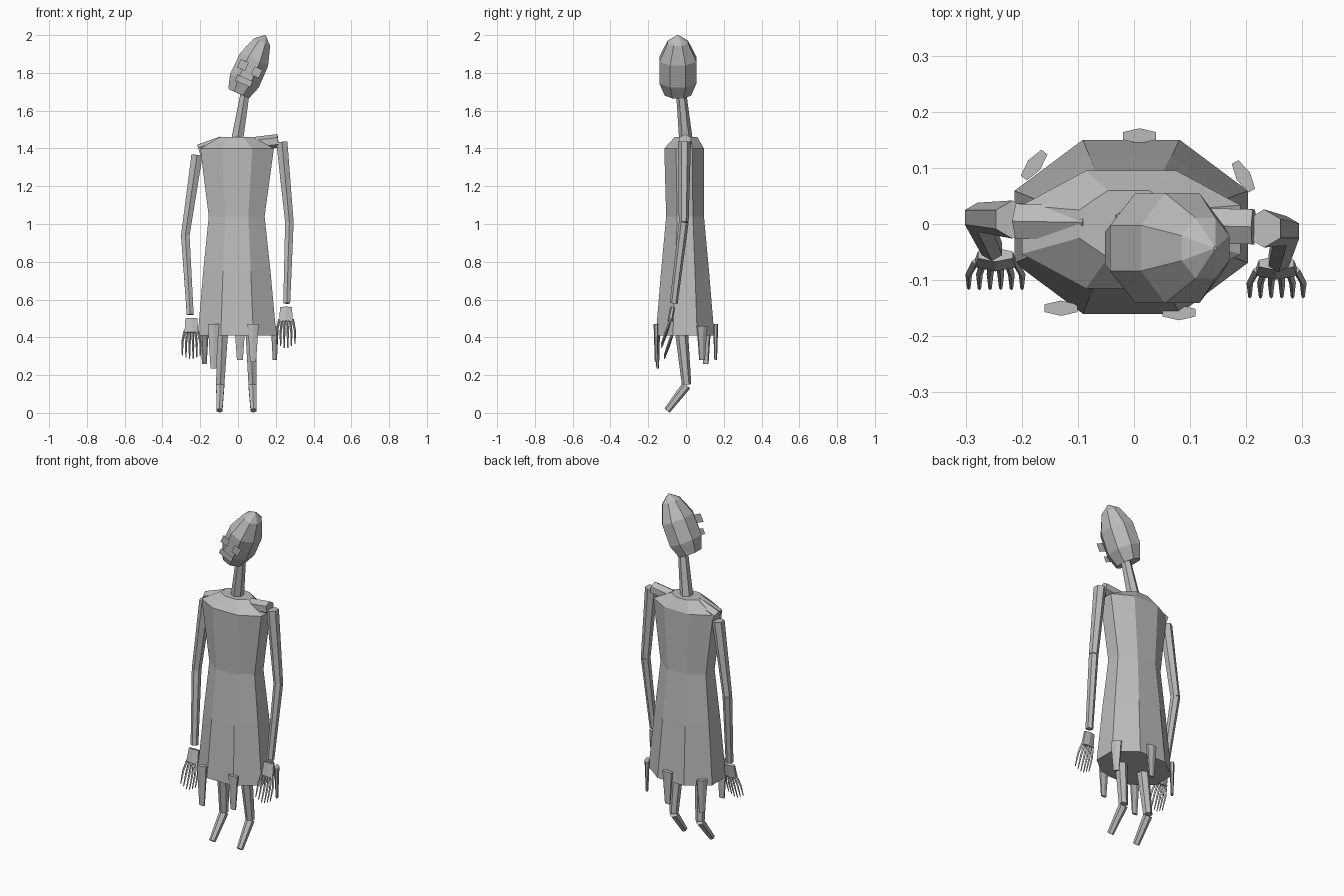
import bpy, bmesh, math
from mathutils import Vector, Matrix

if "Cube" in bpy.data.objects:
    bpy.data.objects.remove(bpy.data.objects["Cube"])

grey = bpy.data.materials.new("plain grey")
grey.diffuse_color = (0.5, 0.5, 0.5, 1)
grey.use_nodes = True
grey.node_tree.nodes["Principled BSDF"].inputs["Base Color"].default_value = grey.diffuse_color


def finish(name, bm, matrix=None):
    if matrix:
        bm.transform(matrix)
    me = bpy.data.meshes.new(name)
    bm.to_mesh(me)
    bm.free()
    me.materials.append(grey)
    ob = bpy.data.objects.new(name, me)
    bpy.context.collection.objects.link(ob)
    return ob


def add_segment(bm, p, q, r1, r2, sides=6, flat=1.0):
    """Tapered prism from p to q, flattened along its local y."""
    p, q = Vector(p), Vector(q)
    d = q - p
    z = d.normalized()
    x = Vector((1, 0, 0))
    x = (x - z * x.dot(z)).normalized() if abs(z.x) < 0.9 else Vector((0, 1, 0))
    y = z.cross(x).normalized()
    x = y.cross(z)
    m = Matrix((x, y, z)).transposed().to_4x4()
    m.translation = (p + q) / 2
    m = m @ Matrix.Diagonal((1, flat, 1, 1))
    bmesh.ops.create_cone(bm, cap_ends=True, segments=sides, radius1=r1,
                          radius2=r2, depth=d.length, matrix=m)


def segment(name, *args, matrix=None, **kw):
    bm = bmesh.new()
    add_segment(bm, *args, **kw)
    return finish(name, bm, matrix)


def loft(name, rings, matrix=None, n=8):
    """Rings of (z, centre x, half x, centre y, half y), flat sides facing the axes."""
    bm = bmesh.new()
    k = 1 / math.cos(math.pi / n)
    loops = []
    for z, cx, hx, cy, hy in rings:
        loops.append([bm.verts.new((cx + hx * k * math.cos((i + .5) * math.tau / n),
                                    cy + hy * k * math.sin((i + .5) * math.tau / n), z))
                      for i in range(n)])
    for a, b in zip(loops, loops[1:]):
        for i in range(n):
            j = (i + 1) % n
            bm.faces.new((a[i], a[j], b[j], b[i]))
    bm.faces.new(loops[0][::-1])
    bm.faces.new(loops[-1])
    return finish(name, bm, matrix)


# Gown body
loft("gown", [(0.41, -.005, .208, -.005, .155),
              (0.75, -.006, .178, -.005, .127),
              (1.04, -.007, .148, -.005, .100),
              (1.40, -.005, .195, -.010, .105),
              (1.46, -.010, .088, 0.0, .060)])

# Torn strips on the hem
for i, (x, y, top, low) in enumerate([(-.13, -.15, .47, .235), (.08, -.158, .47, .27),
                                      (.195, .085, .46, .28), (.01, .157, .47, .28),
                                      (-.178, .105, .45, .26)]):
    turn = Matrix.Translation((x, y, 0)) @ Matrix.Rotation(
        math.atan2(y / .155, x / .21) + math.pi / 2 if abs(x) > .15 else 0, 4, 'Z')
    segment(f"hem_strip_{i + 1}", (0, 0, top), (0, 0, low), .034, .018,
            flat=.4, matrix=turn)

# Neck
segment("neck", (-.005, 0, 1.44), (.042, -.028, 1.72), .036, .026)

# Tilted head
tilt = Matrix.Translation((.003, -.043, 1.69)) @ Matrix.Rotation(math.radians(24.5), 4, 'Y')
loft("head", [(0, 0, .060, 0, .070), (.075, 0, .084, 0, .098), (.2, 0, .081, 0, .098),
              (.3, 0, .047, 0, .054), (.34, 0, .003, 0, .003)], tilt)


# Flat face plates floating in front of the head
def plate(name, x, z, w, h):
    bm = bmesh.new()
    bm.faces.new([bm.verts.new((x + sx * w / 2, -.114, z + sz * h / 2))
                  for sx, sz in ((-1, -1), (1, -1), (1, 1), (-1, 1))])
    finish(name, bm, tilt)


plate("left_eye", -.042, .148, .046, .048)
plate("right_eye", .040, .143, .046, .048)
plate("mouth", -.002, .073, .088, .034)

# Arms: shoulder, elbow and wrist points, then hand position
arms = {
    "left": ((-.08, .003, 1.43), (-.205, .005, 1.385), (-.217, .008, 1.365),
             (-.279, .012, .94), (-.253, -.045, .52), (-.247, -.055, .50)),
    "right": ((.09, -.002, 1.425), (.213, -.005, 1.44), (.232, -.008, 1.435),
              (.272, -.012, 1.01), (.258, -.065, .58), (.254, -.07, .56)),
}
for side, (neck, tip, top, elbow, wrist, hand) in arms.items():
    segment(f"{side}_shoulder", neck, tip, .036, .036)
    segment(f"{side}_upper_arm", top, elbow, .034, .026)
    segment(f"{side}_forearm", elbow, wrist, .026, .021)
    # Hand: flat palm with six thin bent fingers
    bm = bmesh.new()
    h = Vector(hand)
    add_segment(bm, h, h + Vector((0, -.015, -.075)), .036, .042, flat=.35)
    for i in range(6):
        u = i - 2.5
        drop = -.01 * (2.5 - abs(u))
        a = h + Vector((u * .014, -.012, -.065))
        b = h + Vector((u * .019, -.035, -.125 + drop))
        c = h + Vector((u * .019, -.06, -.195 + drop))
        add_segment(bm, a, b, .007, .006, sides=4)
        add_segment(bm, b, c, .006, .003, sides=4)
    finish(f"{side}_hand", bm)

# Dangling legs and pointed feet
for side, hip, ankle, toe in (("left", -.075, -.094, -.098), ("right", .065, .077, .082)):
    segment(f"{side}_leg", (hip, -.04, .6), (ankle, .003, .15), .040, .025)
    segment(f"{side}_foot", (ankle, .003, .145), (toe, -.1, .013), .025, .018)
